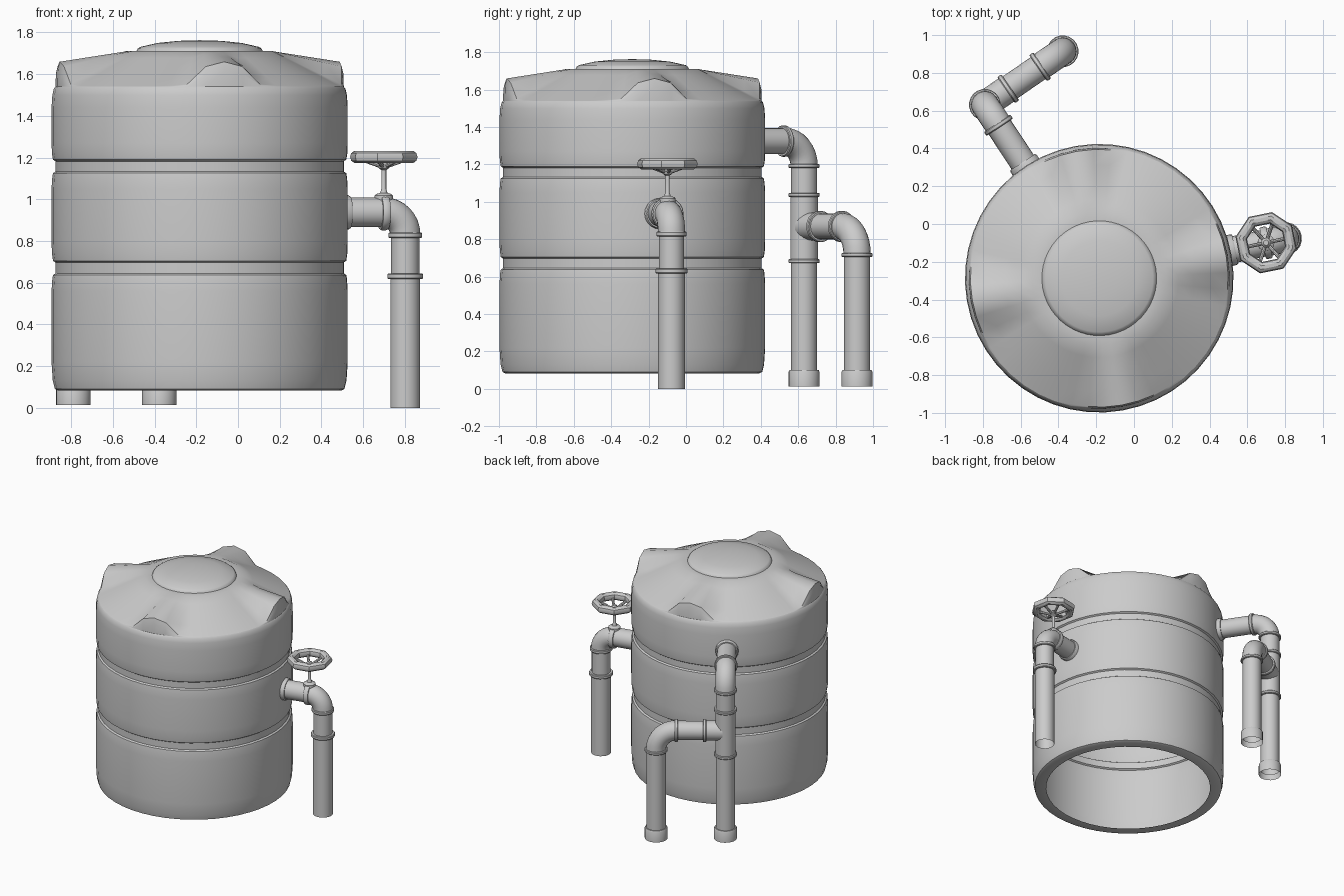
import bpy
from math import sin, cos, pi, radians
from mathutils import Vector

if "Cube" in bpy.data.objects:
    bpy.data.objects.remove(bpy.data.objects["Cube"])

TANK = Vector((-0.184, -0.287, 0))
UP = Vector((0, 0, 1))


def heading(deg):
    return Vector((cos(radians(deg)), sin(radians(deg)), 0))


def grid_mesh(name, rows):
    """Skin a list of closed rings; a one-point ring becomes a pole."""
    verts, faces, starts = [], [], []
    for row in rows:
        starts.append(len(verts))
        verts += [tuple(p) for p in row]
    for a in range(len(rows) - 1):
        n, m = len(rows[a]), len(rows[a + 1])
        s, t = starts[a], starts[a + 1]
        for i in range(n):
            j = (i + 1) % n
            faces.append((s + i, s + j, t) if m == 1 else (s + i, s + j, t + j, t + i))
    me = bpy.data.meshes.new(name)
    me.from_pydata(verts, [], faces)
    ob = bpy.data.objects.new(name, me)
    bpy.context.collection.objects.link(ob)
    return ob


def lathe(name, origin, axis, profile, n=20):
    """Revolve (radius, height) pairs about an axis."""
    axis = axis.normalized()
    u = (UP.cross(axis) if abs(axis.z) < 0.9 else heading(10)).normalized()
    u = (u - axis * u.dot(axis)).normalized()
    v = axis.cross(u)
    rows = []
    for r, h in profile:
        c = origin + axis * h
        k = 1 if r == 0 else n
        rows.append([c + r * (u * cos(2 * pi * i / n) + v * sin(2 * pi * i / n)) for i in range(k)])
    return grid_mesh(name, rows)


def pipe(name, a, b, r, n=20):
    return lathe(name, a, b - a, [(r, 0), (r, (b - a).length)], n)


def bead(name, c, axis, r=0.084, h=0.013):
    return lathe(name, c, axis, [(0.065, -h), (r - .004, -h), (r, -h * .6), (r, h * .6), (r - .004, h), (0.065, h)])


def elbow(name, corner, d, bend, r, n=20, steps=8):
    """Quarter bend from heading d to straight down."""
    side = UP.cross(d)
    centre = corner - d * bend - UP * bend
    rows = []
    for k in range(steps + 1):
        a = pi / 2 * k / steps
        out = d * sin(a) + UP * cos(a)
        c = centre + out * bend
        rows.append([c + r * (side * cos(2 * pi * i / n) + out * sin(2 * pi * i / n)) for i in range(n)])
    return grid_mesh(name, rows)


# Tank body: three slightly barrelled bands with two grooves, open underneath
body = [(0.61, 0.083), (0.68, 0.083), (0.695, 0.09), (0.705, 0.13), (0.711, 0.22), (0.711, 0.56),
        (0.707, 0.62), (0.704, 0.637), (0.692, 0.645), (0.692, 0.697), (0.704, 0.705), (0.709, 0.74),
        (0.711, 0.80), (0.711, 1.05), (0.708, 1.10), (0.704, 1.125), (0.692, 1.133), (0.692, 1.182),
        (0.704, 1.19), (0.709, 1.22), (0.711, 1.27), (0.711, 1.44), (0.707, 1.50), (0.70, 1.53), (0.692, 1.54)]
lathe("tank_body", TANK, UP, body, 48)

# Tank roof: cone with four flaring ribs
lift = {0: 1.0, 1: 0.80, 2: 0.06}
rows = []
for r, t in [(0.692, 0), (0.69, 0.65), (0.682, 1), (0.60, 1), (0.50, 1), (0.42, 1), (0.355, 1), (0.30, 1)]:
    row = []
    for i in range(48):
        off = min(i % 12, 12 - i % 12)
        slope = max(0.0, (r - 0.355) / 0.337)
        z = 1.71 - 0.17 * slope + lift.get(off, 0) * 0.118 * slope * t
        row.append(TANK + heading(10 + 7.5 * i) * r + UP * z)
    rows.append(row)
grid_mesh("tank_roof", rows)

# Roof hatch
lathe("roof_hatch", TANK, UP, [(0.305, 1.708), (0.298, 1.722), (0.285, 1.731), (0.20, 1.75), (0.10, 1.76), (0, 1.763)], 48)

# Valve outlet: short pipe, elbow and drop pipe
d = heading(12)
axis_z = UP * 0.937
corner = TANK + d * 1.008 + axis_z
foot = Vector((corner.x, corner.y, 0))
lathe("outlet_flange", TANK + axis_z, d, [(0.06, 0.68), (0.083, 0.68), (0.083, 0.728), (0.078, 0.736), (0.06, 0.736)])
pipe("outlet_pipe", TANK + axis_z + d * 0.68, corner - d * 0.10, 0.071)
bead("valve_ring", corner - d * 0.105, d, 0.086, 0.018)
elbow("outlet_elbow", corner, d, 0.105, 0.073)
pipe("outlet_drop_upper", corner - UP * 0.10, foot + UP * 0.63, 0.068)
bead("outlet_ring_upper", foot + UP * 0.828, UP, 0.082)
bead("outlet_ring_lower", foot + UP * 0.631, UP, 0.087)
pipe("outlet_drop_lower", foot + UP * 0.63, foot, 0.072)

# Valve stem and hand wheel
w = corner - d * 0.105
w.z = 0
lathe("valve_stem", w, UP, [(0.045, 0.98), (0.045, 1.018), (0.036, 1.026), (0.018, 1.03), (0.012, 1.05),
                            (0.012, 1.14), (0.026, 1.15), (0.026, 1.175), (0.014, 1.19), (0, 1.19)], 12)
bpy.ops.mesh.primitive_torus_add(major_segments=8, minor_segments=10, major_radius=0.134, minor_radius=0.031,
                                 location=w + UP * 1.203, rotation=(0, 0, radians(-11)))
bpy.context.object.name = "hand_wheel_rim"
for i in range(6):
    s = heading(12 + 60 * i)
    pipe(f"hand_wheel_spoke_{i + 1}", w + s * 0.01 + UP * 1.157, w + s * 0.118 + UP * 1.195, 0.010, 8)

# Overflow line: out of the tank, down, with a tee branch
d = heading(123.4)
axis_z = UP * 1.325
corner = TANK + d * 1.10 + axis_z
foot = Vector((corner.x, corner.y, 0))
lathe("overflow_flange", TANK + axis_z, d, [(0.06, 0.68), (0.083, 0.68), (0.083, 0.728), (0.078, 0.736), (0.06, 0.736)])
pipe("overflow_pipe", TANK + axis_z + d * 0.68, corner - d * 0.13, 0.070)
bead("overflow_ring", corner - d * 0.13, d)
elbow("overflow_elbow", corner, d, 0.13, 0.073)
pipe("overflow_drop_upper", corner - UP * 0.13, foot + UP * 1.037, 0.070)
pipe("tee_body", foot + UP * 1.037, foot + UP * 0.683, 0.074)
pipe("overflow_drop_lower", foot + UP * 0.683, foot + UP * 0.05, 0.070)
for i, z in enumerate((1.192, 1.037, 0.683)):
    bead(f"overflow_drop_ring_{i + 1}", foot + UP * z, UP, 0.084, 0.011)

# Branch line
b = heading(34.5)
tee = foot + UP * 0.868
corner2 = tee + b * 0.50
foot2 = Vector((corner2.x, corner2.y, 0))
pipe("tee_arm", tee + b * 0.02, tee + b * 0.15, 0.074)
pipe("branch_pipe", tee + b * 0.15, tee + b * 0.36, 0.070)
bead("branch_ring_inner", tee + b * 0.15, b)
bead("branch_ring_outer", tee + b * 0.355, b)
elbow("branch_elbow", corner2, b, 0.145, 0.073)
pipe("branch_drop", corner2 - UP * 0.145, foot2 + UP * 0.05, 0.070)
bead("branch_drop_ring", foot2 + UP * 0.716, UP, 0.084, 0.011)

# Open end sockets on both drop pipes
for name, f in (("overflow_socket", foot), ("branch_socket", foot2)):
    lathe(name, f, UP, [(0.083, 0.013), (0.083, 0.092), (0.078, 0.102), (0.068, 0.102)])

# Smooth shading with sharp edges kept
for ob in bpy.data.objects:
    ob.select_set(True)
    bpy.context.view_layer.objects.active = ob
bpy.ops.object.shade_smooth_by_angle(angle=radians(35))
